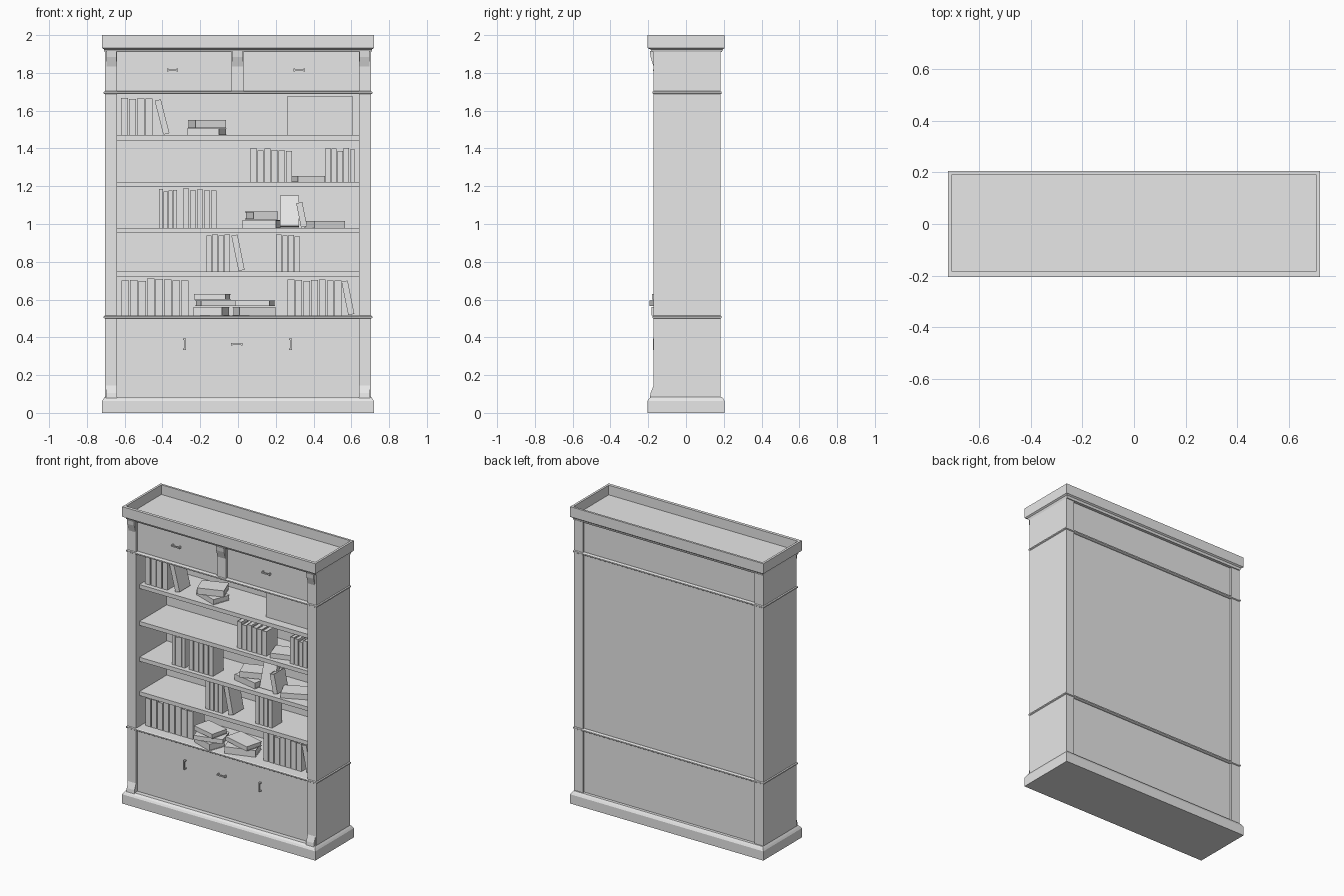
import bpy, bmesh, math, random
from mathutils import Matrix, Vector

random.seed(4)
old = bpy.data.objects.get("Cube")
if old:
    bpy.data.objects.remove(old, do_unlink=True)

grey = bpy.data.materials.new("plain_grey")
grey.use_nodes = True
grey.diffuse_color = (0.8, 0.8, 0.8, 1)
grey.node_tree.nodes["Principled BSDF"].inputs["Base Color"].default_value = grey.diffuse_color


def finish(name, bm):
    """Turn a bmesh into a named object."""
    bmesh.ops.recalc_face_normals(bm, faces=bm.faces)
    mesh = bpy.data.meshes.new(name)
    bm.to_mesh(mesh)
    bm.free()
    mesh.materials.append(grey)
    obj = bpy.data.objects.new(name, mesh)
    bpy.context.collection.objects.link(obj)
    return obj


def add_box(bm, low, high, matrix=Matrix()):
    low, high = Vector(low), Vector(high)
    place = Matrix.Translation((low + high) / 2) @ Matrix.Diagonal((*(high - low), 1))
    return bmesh.ops.create_cube(bm, size=1, matrix=matrix @ place)["verts"]


def box(name, low, high):
    bm = bmesh.new()
    add_box(bm, low, high)
    return finish(name, bm)


def tiers(name, levels):
    """Stack of rectangles (half width, front, back, height), capped at both ends."""
    bm = bmesh.new()
    rings = [[bm.verts.new(p) for p in ((-w, f, z), (w, f, z), (w, b, z), (-w, b, z))]
             for w, f, b, z in levels]
    for a, b in zip(rings, rings[1:]):
        for i in range(4):
            j = (i + 1) % 4
            bm.faces.new((a[i], a[j], b[j], b[i]))
    bm.faces.new(rings[0])
    bm.faces.new(rings[-1])
    return finish(name, bm)


FRONT, BACK, SIDE, INNER = -0.172, 0.183, 0.705, 0.64
LOW, HIGH = 0.507, 1.695

# Plinth, and crown with a sunken top
tiers("plinth", [(0.72, -0.205, 0.205, 0), (0.72, -0.205, 0.205, 0.062),
                 (0.713, -0.198, 0.198, 0.074), (SIDE, -0.185, 0.19, 0.085)])
tiers("crown", [(SIDE, -0.18, 0.19, 1.91), (0.71, -0.188, 0.195, 1.925),
                (0.72, -0.205, 0.205, 1.932), (0.72, -0.205, 0.205, 2),
                (0.705, -0.184, 0.191, 2), (0.705, -0.184, 0.191, 1.935)])

# Side walls, with the back panels set in between them
for side, s in (("right", -1), ("left", 1)):
    xs = sorted((s * INNER, s * SIDE))
    box(side + "_wall", (xs[0], FRONT, 0.07), (xs[1], BACK, 1.93))
box("back_panel", (-INNER, 0.155, 0.07), (INNER, 0.17, 1.93))

# Moulded boards running all the way round
for name, z in (("lower_moulding", LOW), ("upper_moulding", HIGH)):
    tiers(name, [(SIDE, FRONT, BACK, z - 0.008), (0.711, -0.178, 0.189, z - 0.004),
                 (0.711, -0.178, 0.189, z + 0.004), (SIDE, FRONT, BACK, z + 0.008)])

# Cupboard, drawers and the stile between the drawers
box("cupboard_front", (-INNER, -0.155, 0.08), (INNER, 0.16, LOW))
box("right_drawer", (-INNER, -0.155, HIGH), (-0.035, 0.16, 1.92))
box("left_drawer", (0.03, -0.155, HIGH), (INNER, 0.16, 1.92))
box("drawer_stile", (-0.035, FRONT, HIGH), (0.03, 0.16, 1.92))


def bracket(name, x0, x1, profile):
    bm = bmesh.new()
    ends = [[bm.verts.new((x, y, z)) for y, z in profile] for x in (x0, x1)]
    for end in ends:
        bm.faces.new(end)
    for i in range(len(profile)):
        j = (i + 1) % len(profile)
        bm.faces.new((ends[0][i], ends[0][j], ends[1][j], ends[1][i]))
    finish(name, bm)


# Curved brackets under the crown and feet above the plinth
curve = [(-0.16, 0), (-0.191, 0), (-0.188, 0.03), (-0.18, 0.055), (FRONT, 0.08), (-0.16, 0.08)]
upper = [(y, 1.915 - z) for y, z in curve]
lower = [(y, 0.08 + z * 0.8) for y, z in curve]
bracket("centre_bracket", -0.032, 0.027, upper)
for side, s in (("right", -1), ("left", 1)):
    bracket(side + "_bracket", s * 0.642, s * 0.695, upper)
    bracket(side + "_foot", s * 0.64, s * 0.698, lower)


def handle(name, x, z, turned=False):
    """Bar pull on two short legs."""
    spin = Matrix.Translation((x, -0.155, z)) @ Matrix.Rotation(math.pi / 2 * turned, 4, "Y")
    bm = bmesh.new()
    add_box(bm, (-0.03, -0.019, -0.004), (0.03, -0.012, 0.004), spin)
    for s in (-0.026, 0.026):
        add_box(bm, (s - 0.004, -0.015, -0.007), (s + 0.004, 0.001, 0.007), spin)
    finish(name, bm)


handle("right_drawer_handle", -0.347, 1.815)
handle("left_drawer_handle", 0.325, 1.815)
handle("cupboard_handle", -0.007, 0.363)
handle("right_door_handle", -0.283, 0.363, True)
handle("left_door_handle", 0.278, 0.363, True)

# Shelves
tops = [0.515, 0.749, 0.98, 1.222, 1.47]
for i, z in enumerate(tops[1:]):
    box(f"shelf_{i + 1}", (-INNER, -0.135, z - 0.027), (INNER, 0.16, z))


def book(name, size, matrix):
    """Spine, two covers and a recessed block of pages, centred on the origin."""
    x, y, z = (v / 2 for v in size)
    c = min(0.003, x / 3)
    bm = bmesh.new()
    add_box(bm, (-x, -y, -z), (x, -y + c, z), matrix)
    add_box(bm, (-x, -y + c, -z), (-x + c, y, z), matrix)
    add_box(bm, (x - c, -y + c, -z), (x, y, z), matrix)
    add_box(bm, (-x + c, -y + c, -z + c), (x - c, y - c, z - c), matrix)
    finish(name, bm)


# Upright rows: shelf, start, end, count, height
rows = [(0, -0.62, -0.26, 8, 0.19), (0, 0.26, 0.55, 7, 0.185),
        (1, -0.17, -0.04, 4, 0.19), (1, 0.2, 0.33, 4, 0.19),
        (2, -0.42, -0.32, 4, 0.2), (2, -0.295, -0.22, 2, 0.2), (2, -0.22, -0.11, 3, 0.2),
        (3, 0.063, 0.288, 6, 0.173), (3, 0.46, 0.622, 5, 0.173),
        (4, -0.623, -0.45, 4, 0.195)]
for r, (shelf, start, end, count, tall) in enumerate(rows):
    step = (end - start) / count
    for i in range(count):
        h = tall + random.uniform(-0.008, 0.008)
        deep = random.uniform(0.1, 0.125)
        spot = (start + step * (i + 0.5), -0.105 + deep / 2, tops[shelf] + h / 2)
        book(f"row_{r + 1}_book_{i + 1}", (step * 0.86, deep, h), Matrix.Translation(spot))

# Books leaning on their neighbours: shelf, centre, height, angle
for i, (shelf, x, h, lean) in enumerate([(0, 0.582, 0.18, 0.2), (1, 0.0, 0.19, 0.2),
                                         (2, 0.337, 0.13, 0.2), (4, -0.402, 0.185, 0.25)]):
    spot = Matrix.Translation((x, -0.045, tops[shelf] + h / 2 + 0.004))
    book(f"leaning_book_{i + 1}", (0.033, 0.115, h), spot @ Matrix.Rotation(-lean, 4, "Y"))

# Lying books: shelf, x, y, lift, thickness, length, yaw in degrees
lying = [(0, -0.14, -0.1, 0, 0.045, 0.16, -20), (0, -0.12, -0.11, 0.05, 0.03, 0.19, 15),
         (0, -0.135, -0.1, 0.085, 0.03, 0.17, -14),
         (0, 0.085, -0.07, 0, 0.045, 0.2, 18), (0, 0.085, -0.06, 0.05, 0.03, 0.2, -15),
         (2, 0.125, -0.03, 0, 0.04, 0.18, -12), (2, 0.125, -0.02, 0.045, 0.04, 0.14, 22),
         (2, 0.46, -0.03, 0, 0.035, 0.18, 25), (3, 0.37, -0.03, 0, 0.033, 0.15, 18),
         (4, -0.165, -0.03, 0, 0.035, 0.18, -20), (4, -0.165, -0.03, 0.039, 0.042, 0.17, 20)]
for i, (shelf, x, y, lift, thick, length, yaw) in enumerate(lying):
    spot = Matrix.Translation((x, y, tops[shelf] + lift + thick / 2))
    turn = Matrix.Rotation(math.radians(yaw), 4, "Z") @ Matrix.Rotation(math.pi / 2, 4, "Y")
    book(f"lying_book_{i + 1}", (thick, 0.12, length), spot @ turn)

# Book facing out, tipped back
tip = Matrix.Rotation(-0.3, 4, "X") @ Matrix.Rotation(math.pi / 2, 4, "Z")
book("facing_book", (0.03, 0.1, 0.17), Matrix.Translation((0.272, -0.05, 1.066)) @ tip)

# Storage box on the top shelf
box("storage_box", (0.26, -0.075, tops[4]), (0.61, 0.14, 1.675))
